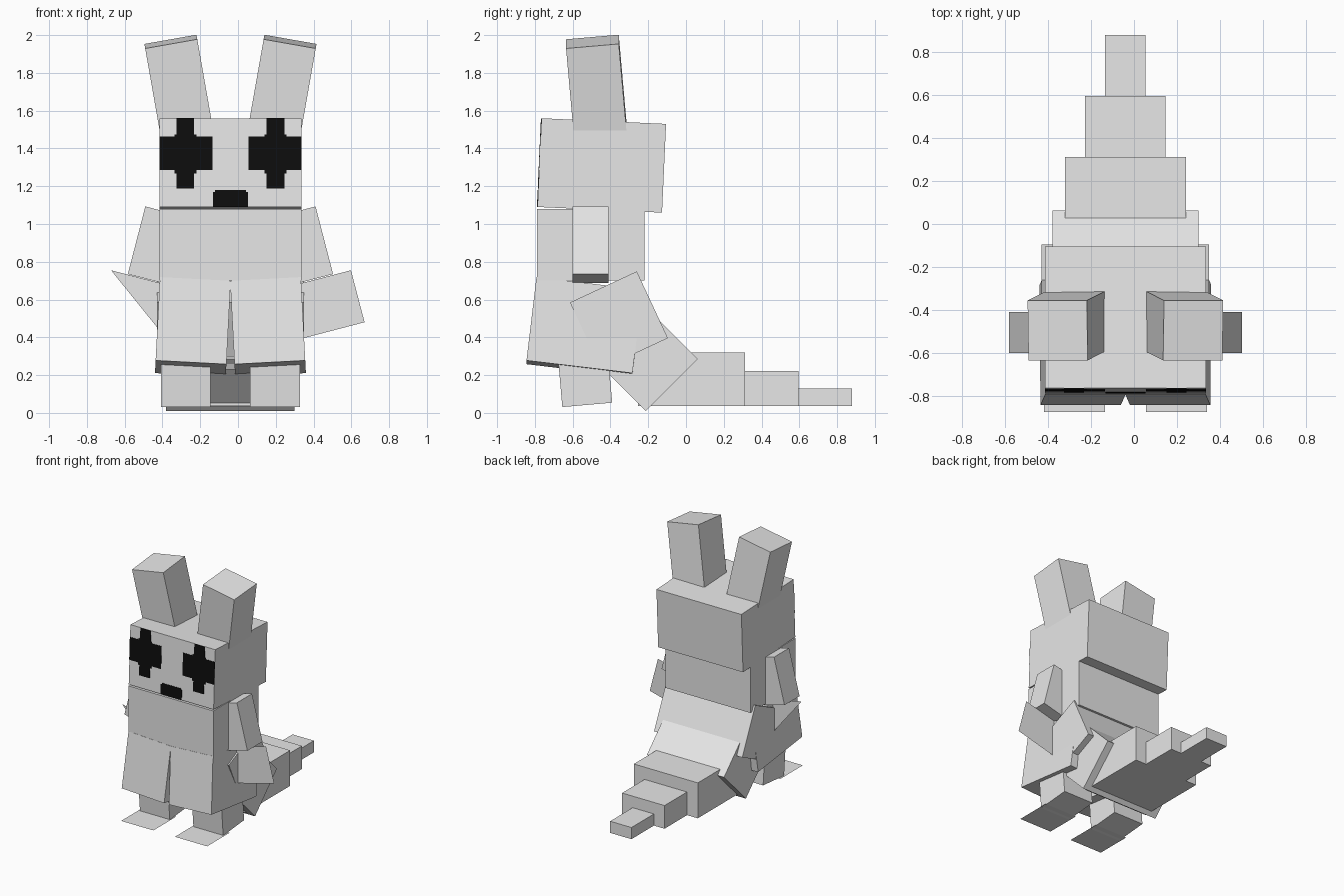
import bpy, bmesh, math
from mathutils import Matrix, Vector, Euler

cube = bpy.data.objects.get("Cube")
if cube:
    bpy.data.objects.remove(cube, do_unlink=True)

CX = -0.04  # the body's middle line


def material(name, rgb):
    m = bpy.data.materials.new(name)
    m.use_nodes = True
    m.diffuse_color = (*rgb, 1)
    m.node_tree.nodes["Principled BSDF"].inputs["Base Color"].default_value = (*rgb, 1)
    return m


FUR = material("pale_grey", (0.8, 0.8, 0.8))
BLACK = material("black", (0.004, 0.004, 0.004))


def finish(name, bm, mat):
    mesh = bpy.data.meshes.new(name)
    bm.to_mesh(mesh)
    bm.free()
    mesh.materials.append(mat)
    obj = bpy.data.objects.new(name, mesh)
    bpy.context.collection.objects.link(obj)
    return obj


def pose(center, rot):
    x, y, z = center
    angles = Euler([math.radians(a) for a in rot])
    return Matrix.Translation((CX + x, y, z)) @ angles.to_matrix().to_4x4()


def box(name, size, center, rot=(0, 0, 0)):
    """Box placed relative to the middle line, turned by degrees."""
    bm = bmesh.new()
    bmesh.ops.create_cube(bm, size=1, matrix=pose(center, rot) @ Matrix.Diagonal((*size, 1)))
    return finish(name, bm, FUR)


def sheet(name, points):
    """Single flat face."""
    bm = bmesh.new()
    bm.faces.new([bm.verts.new((CX + x, y, z)) for x, y, z in points])
    return finish(name, bm, FUR)


# Trunk
box("torso", (0.75, 0.57, 0.38), (0, -0.505, 0.89))
box("rear_hips", (0.78, 0.39, 0.39), (0, -0.355, 0.49), (25, 0, 0))

# Head
HEAD_SIZE = Vector((0.75, 0.66, 0.47))
HEAD = ((0, -0.446, 1.31), (-2.6, 0, 0))
box("head", HEAD_SIZE, *HEAD)


def face_plates(name, rects):
    """Thin plates on the head's front, as x0, x1, z0, z1 from its centre."""
    bm = bmesh.new()
    for x0, x1, z0, z1 in rects:
        m = Matrix.Translation(((x0 + x1) / 2, -HEAD_SIZE.y / 2, (z0 + z1) / 2))
        bmesh.ops.create_cube(bm, size=1, matrix=pose(*HEAD) @ m @ Matrix.Diagonal((x1 - x0, 0.006, z1 - z0, 1)))
    finish(name, bm, BLACK)


face_plates("mouth", [(-0.093, 0.093, -0.235, -0.155), (-0.083, 0.083, -0.155, -0.146)])

# Paired parts
for side, s in (("left", 1), ("right", -1)):
    box(side + "_ear", (0.28, 0.28, 0.47), (s * 0.275, -0.475, 1.735), (5, s * 10, 0))
    box(side + "_arm", (0.19, 0.19, 0.37), (s * 0.405, -0.505, 0.89), (0, s * -14.5, 0))
    box(side + "_skirt", (0.375, 0.565, 0.445), (s * 0.199, -0.5375, 0.455), (-6.8, s * -3, 0))
    box(side + "_leg", (0.263, 0.265, 0.28), (s * 0.236, -0.535, 0.182), (5, 0, 0))
    x0, x1 = s * 0.095, s * 0.38
    sheet(side + "_foot", [(x0, -0.875, 0.033), (x1, -0.875, 0.033), (x1, -0.59, 0.033), (x0, -0.59, 0.033)])
    eye = [(0.095, 0.375, -0.04, 0.138),    # wide bar
           (0.192, 0.285, -0.138, 0.235),   # tall bar
           (0.18, 0.297, -0.058, 0.15)]     # stepped middle
    face_plates(side + "_eye", [(min(s * a, s * b), max(s * a, s * b), c, d) for a, b, c, d in eye])

# Hand flaps: a full one on the left, half of one on the right
y = -0.5
sheet("left_hand", [(0.638, y, 0.755), (0.71, y, 0.48), (0.338, y, 0.383), (0.266, y, 0.658)])
sheet("right_hand", [(-0.632, y, 0.755), (-0.26, y, 0.658), (-0.332, y, 0.383)])

# Tail: a slanted root, then shrinking steps along the ground
box("tail_root", (0.68, 0.39, 0.39), (0, -0.213, 0.285), (45, 0, 0))
for i, (width, y0, y1, top) in enumerate([(0.565, -0.255, 0.312, 0.32),
                                          (0.375, 0.312, 0.596, 0.222),
                                          (0.188, 0.596, 0.88, 0.13)]):
    box("tail_step_%d" % (i + 1), (width, y1 - y0, top - 0.037), (0, (y0 + y1) / 2, (top + 0.037) / 2))
